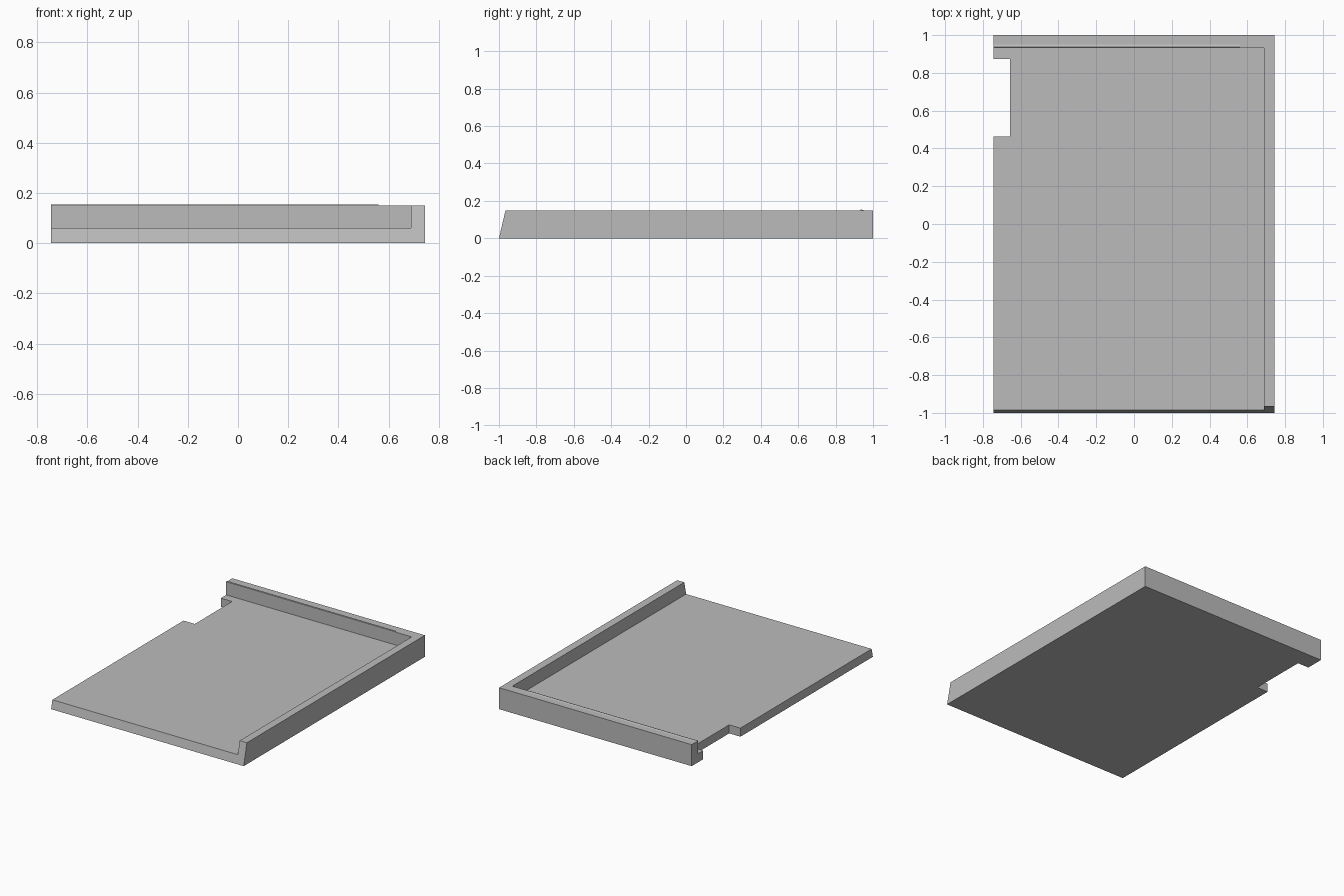
import bpy, bmesh
from mathutils import Vector

default = bpy.data.objects.get("Cube")
if default:
    bpy.data.objects.remove(default, do_unlink=True)

# Overall dimensions
HALF_X, HALF_Y = 0.744, 1.0
WALL_TOP, FLOOR_TOP = 0.15, 0.06
FRONT_SLOPE = 0.035
INNER_X, INNER_Y = 0.689, 0.932

grey = bpy.data.materials.new("plain grey")
grey.use_nodes = True
colour = (0.5, 0.5, 0.5, 1)
grey.diffuse_color = colour
grey.node_tree.nodes["Principled BSDF"].inputs["Base Color"].default_value = colour


def extrude_side(name, profile, x0, x1):
    """Extrude a (y, z) profile along x."""
    bm = bmesh.new()
    face = bm.faces.new([bm.verts.new((x0, y, z)) for y, z in profile])
    ext = bmesh.ops.extrude_face_region(bm, geom=[face])
    moved = [v for v in ext["geom"] if isinstance(v, bmesh.types.BMVert)]
    bmesh.ops.translate(bm, verts=moved, vec=Vector((x1 - x0, 0, 0)))
    bmesh.ops.recalc_face_normals(bm, faces=bm.faces)
    mesh = bpy.data.meshes.new(name)
    bm.to_mesh(mesh)
    bm.free()
    mesh.materials.append(grey)
    obj = bpy.data.objects.new(name, mesh)
    bpy.context.collection.objects.link(obj)
    return obj


def box(name, x0, x1, y0, y1, z0, z1):
    return extrude_side(name, [(y0, z0), (y1, z0), (y1, z1), (y0, z1)], x0, x1)


def cut(obj, cutter):
    """Subtract the cutter from the object and discard it."""
    cutter.hide_render = True
    mod = obj.modifiers.new("cut", 'BOOLEAN')
    mod.operation = 'DIFFERENCE'
    mod.solver = 'EXACT'
    mod.object = cutter
    bpy.context.view_layer.objects.active = obj
    bpy.ops.object.modifier_apply(modifier=mod.name)
    bpy.data.objects.remove(cutter, do_unlink=True)


# Tray: solid block with a sloping front edge
tray = extrude_side("tray", [(-HALF_Y, 0), (HALF_Y, 0), (HALF_Y, WALL_TOP),
                             (-HALF_Y + FRONT_SLOPE, WALL_TOP)], -HALF_X, HALF_X)

# Hollow above the floor, leaving the back wall and one side wall
cut(tray, box("hollow_cutter", -1, INNER_X, -2, INNER_Y, FLOOR_TOP, 1))

# Rectangular notch in the open side edge
cut(tray, box("notch_cutter", -1, -0.657, 0.462, 0.873, -1, 1))

# Low ridge along the inner top edge of the back wall
extrude_side("wall_ridge", [(INNER_Y, WALL_TOP - 0.002), (0.95, WALL_TOP - 0.002),
                            (0.95, WALL_TOP), (0.938, WALL_TOP + 0.004),
                            (INNER_Y, WALL_TOP + 0.002)], -HALF_X, 0.56)
